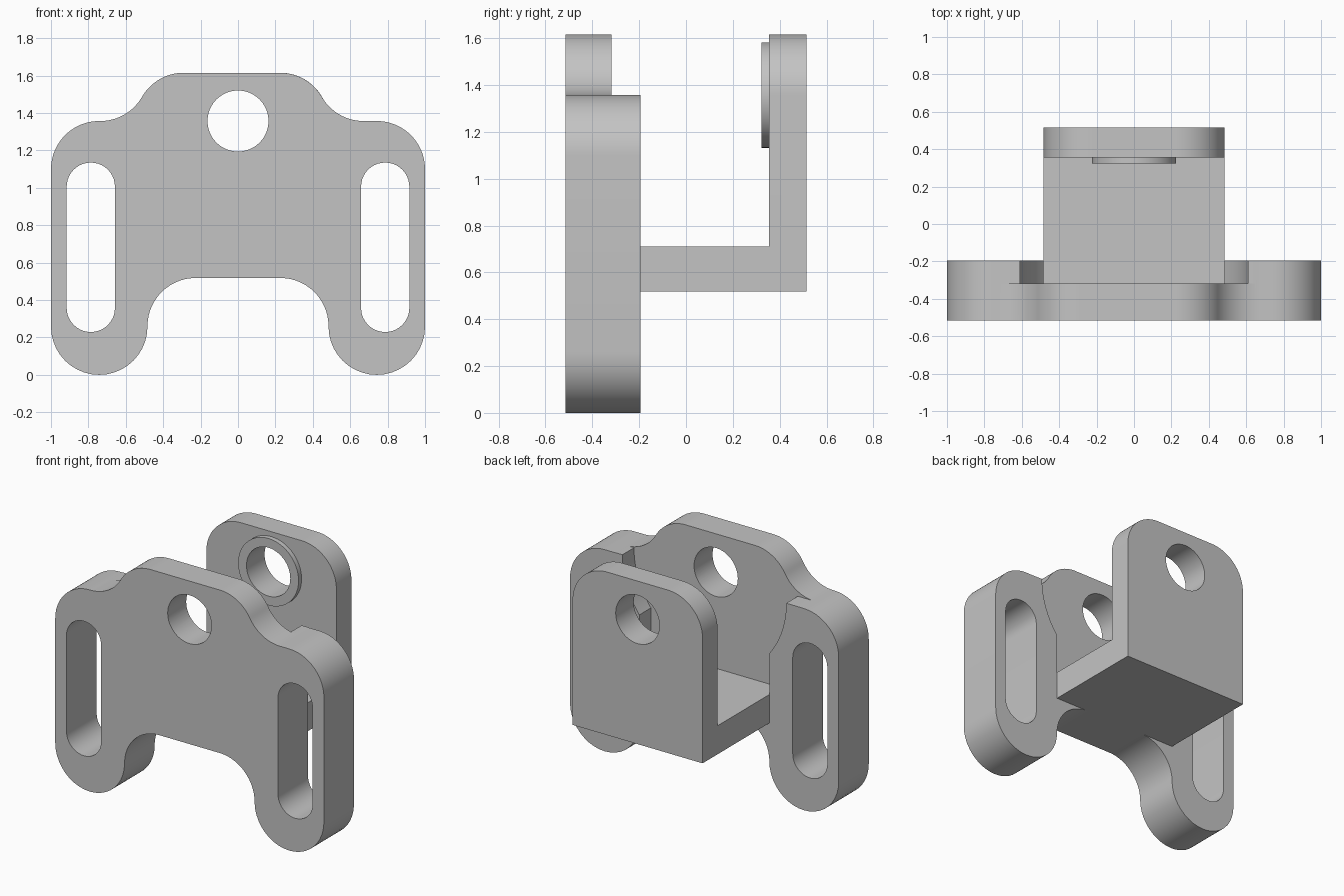
import bpy, bmesh, math
from mathutils import Matrix

cube = bpy.data.objects.get("Cube")
if cube:
    bpy.data.objects.remove(cube, do_unlink=True)

R = 0.258                    # common fillet radius
SEG = 20                     # segments per arc
TOP, EAR_TOP = 1.615, 1.357  # heights of the centre and the ears
FLOOR, SHELF_TOP = 0.518, 0.71
FRONT, WEB, BACK = -0.515, -0.318, -0.195
WALL, REAR = 0.355, 0.515
HALF = 0.484                 # half width of the rear bracket
HOLE = (0, EAR_TOP, 0.163)

steel = bpy.data.materials.new("plain_grey")
steel.use_nodes = True
grey = (0.55, 0.55, 0.55, 1)
steel.diffuse_color = grey
steel.node_tree.nodes["Principled BSDF"].inputs["Base Color"].default_value = grey


def arc(cx, cz, r, a0, a1, n=SEG):
    angles = [math.radians(a0 + (a1 - a0) * i / n) for i in range(n + 1)]
    return [(cx + r * math.cos(a), cz + r * math.sin(a)) for a in angles]


def circle(cx, cz, r):
    return arc(cx, cz, r, 0, 360, 3 * SEG)[:-1]


def mirrored(points):
    return points + [(-x, z) for x, z in reversed(points)]


def link(name, mesh):
    obj = bpy.data.objects.new(name, mesh)
    bpy.context.collection.objects.link(obj)
    mesh.materials.clear()
    mesh.materials.append(steel)
    return obj


def extrude(name, loops, y0, y1):
    """Extrude an x-z outline, with holes as further loops, from y0 to y1."""
    curve = bpy.data.curves.new(name, 'CURVE')
    curve.dimensions, curve.fill_mode = '2D', 'BOTH'
    curve.extrude = (y1 - y0) / 2
    for loop in loops:
        spline = curve.splines.new('POLY')
        spline.points.add(len(loop) - 1)
        for point, (x, z) in zip(spline.points, loop):
            point.co = (x, z, 0, 1)
        spline.use_cyclic_u = True
    temp = bpy.data.objects.new(name, curve)
    bpy.context.collection.objects.link(temp)
    mesh = bpy.data.meshes.new_from_object(
        temp.evaluated_get(bpy.context.evaluated_depsgraph_get()))
    bpy.data.objects.remove(temp, do_unlink=True)
    bpy.data.curves.remove(curve)
    mesh.transform(Matrix.Translation((0, (y0 + y1) / 2, 0))
                   @ Matrix.Rotation(math.pi / 2, 4, 'X'))
    bm = bmesh.new()
    bm.from_mesh(mesh)
    bmesh.ops.remove_doubles(bm, verts=bm.verts, dist=1e-5)
    bmesh.ops.recalc_face_normals(bm, faces=bm.faces)
    bm.to_mesh(mesh)
    bm.free()
    return link(name, mesh)


def combine(obj, other, operation):
    """Apply a boolean with another solid and discard that solid."""
    mod = obj.modifiers.new("boolean", 'BOOLEAN')
    mod.operation, mod.solver, mod.object = operation, 'EXACT', other
    mesh = bpy.data.meshes.new_from_object(
        obj.evaluated_get(bpy.context.evaluated_depsgraph_get()))
    obj.modifiers.clear()
    obj.data = mesh
    mesh.materials.clear()
    mesh.materials.append(steel)
    bpy.data.objects.remove(other, do_unlink=True)


# Front plate outline: ears, S-curved shoulders and the arch below
EAR = 1 - R
RUN = 2 * R * math.sin(math.radians(60))


def shoulder(x):
    return (arc(x, TOP - R, R, 90, 30)
            + arc(x + RUN, EAR_TOP + R, R, 210, 270)[1:])


def ear():
    return arc(EAR, EAR_TOP - R, R, 90, 0) + arc(EAR, R, R, 0, -180)


arch = arc(HALF - R, FLOOR - R, R, 0, 90)[1:]
right_half = shoulder(0.225) + ear() + arch
left_half = [(-x, z) for x, z in reversed(shoulder(0.29) + ear()[1:] + arch)]
outline = right_half + left_half

# Strap slots
slot = arc(0.787, 1.006, 0.129, 0, 180) + arc(0.787, 0.358, 0.129, 180, 360)
slots = [slot, [(-x, z) for x, z in slot]]

front_plate = extrude("front_plate", [outline, circle(*HOLE)] + slots, FRONT, BACK)

# Rear pocket: straight below, round about the hole, open at the top
reach = 0.61
kink = -math.degrees(math.acos(HALF / reach))
step = EAR_TOP + 0.001
pocket = extrude("pocket_cutter", [mirrored(
    [(HALF, SHELF_TOP)] + arc(0, step, reach, kink, 0)
    + [(0.735, step), (0.735, TOP + 0.1)])], WEB, BACK + 0.1)
pocket.hide_render = True
combine(front_plate, pocket, 'DIFFERENCE')

# Rear bracket: upright wall with rounded corners, shelf and raised ring
wall = mirrored([(HALF, FLOOR)] + arc(HALF - R, TOP - R, R, 0, 90))
rear_bracket = extrude("rear_bracket", [wall, circle(*HOLE)], WALL, REAR)
shelf = extrude("shelf", [mirrored([(HALF, FLOOR), (HALF, SHELF_TOP)])], BACK, WALL)
combine(rear_bracket, shelf, 'UNION')
hole_ring = extrude("hole_ring", [circle(0, EAR_TOP, 0.225), circle(*HOLE)],
                    WALL - 0.032, WALL)

# Smooth the rounded sides and keep the edges sharp
bpy.ops.object.select_all(action='DESELECT')
for part in (front_plate, rear_bracket, hole_ring):
    part.select_set(True)
    bpy.context.view_layer.objects.active = part
bpy.ops.object.shade_smooth_by_angle(angle=math.radians(30))
